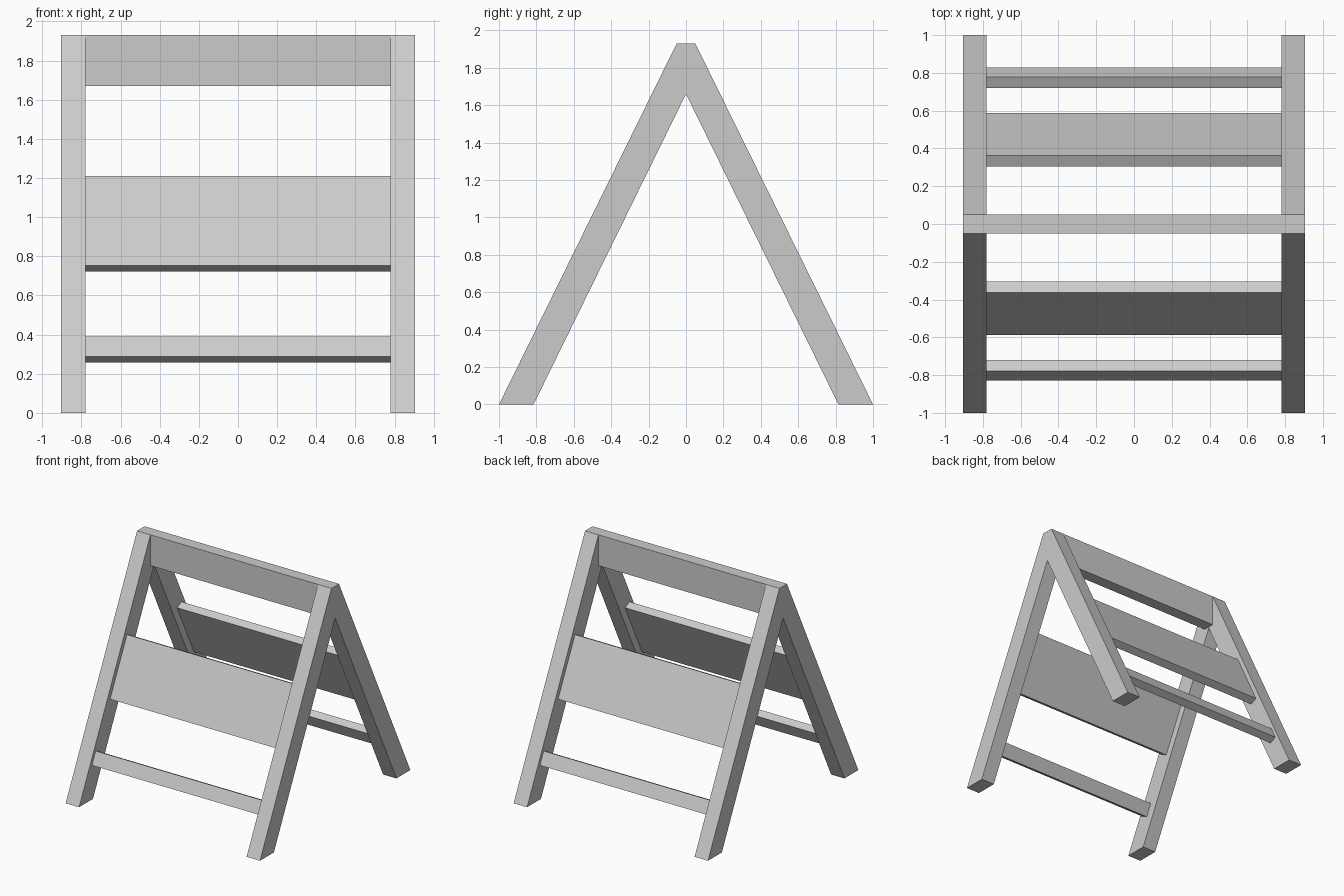
import bpy

if "Cube" in bpy.data.objects:
    bpy.data.objects.remove(bpy.data.objects["Cube"])

HALF_W = 0.905   # outside of the leg frames
INNER = 0.78     # inside of the leg frames


def extrude_x(name, profile, x0, x1):
    """Extrude a (y, z) outline along x into a closed prism."""
    n = len(profile)
    verts = [(x, y, z) for x in (x0, x1) for y, z in profile]
    faces = [tuple(range(n))[::-1], tuple(range(n, 2 * n))]
    faces += [(i, (i + 1) % n, n + (i + 1) % n, n + i) for i in range(n)]
    mesh = bpy.data.meshes.new(name)
    mesh.from_pydata(verts, [], faces)
    obj = bpy.data.objects.new(name, mesh)
    bpy.context.collection.objects.link(obj)
    # consistent outward normals
    import bmesh
    bm = bmesh.new()
    bm.from_mesh(mesh)
    bmesh.ops.recalc_face_normals(bm, faces=bm.faces)
    bm.to_mesh(mesh)
    bm.free()
    return obj


# A-shaped leg frames, left and right
frame = [(-1, 0), (-0.05, 1.93), (0.05, 1.93), (1, 0),
         (0.815, 0), (0, 1.66), (-0.815, 0)]
extrude_x("left_leg_frame", frame, -HALF_W, -INNER)
extrude_x("right_leg_frame", frame, INNER, HALF_W)

# Upright board joining the frames at the ridge
extrude_x("ridge_board", [(-0.05, 1.67), (0.05, 1.67), (0.05, 1.93), (-0.05, 1.93)],
          -INNER, INNER)

# Sloping panels and lower rails: outer face (bottom y, z, top y, z), front and back
DY, DZ = 0.058, 0.029   # board thickness, square to the leg slope
for part, (y0, z0, y1, z1) in {"panel": (0.587, 0.752, 0.362, 1.21),
                               "lower_rail": (0.828, 0.287, 0.778, 0.389)}.items():
    for side, s in (("front", -1), ("back", 1)):
        outline = [(s * y0, z0), (s * y1, z1),
                   (s * (y1 - DY), z1 - DZ), (s * (y0 - DY), z0 - DZ)]
        extrude_x(f"{side}_{part}", outline, -INNER, INNER)
